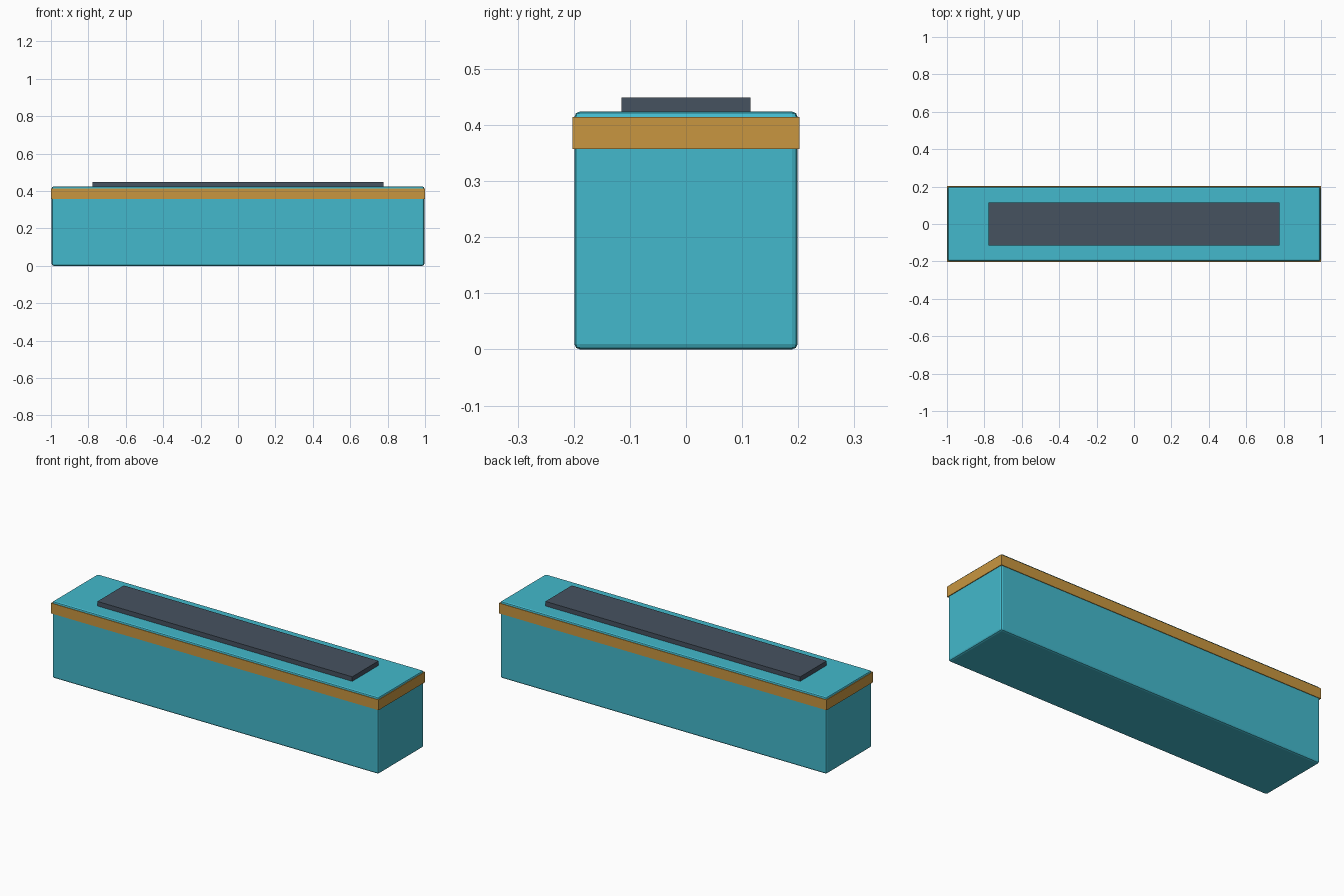
import bpy

default = bpy.data.objects.get("Cube")
if default:
    bpy.data.objects.remove(default, do_unlink=True)


def make_material(name, colour):
    mat = bpy.data.materials.new(name)
    mat.use_nodes = True
    mat.diffuse_color = (*colour, 1)
    mat.node_tree.nodes["Principled BSDF"].inputs["Base Color"].default_value = (*colour, 1)
    return mat


def make_box(name, size, bottom, mat, bevel=0):
    """Box centred on x and y, standing on the height given as bottom."""
    bpy.ops.mesh.primitive_cube_add(size=1, location=(0, 0, bottom + size[2] / 2))
    obj = bpy.context.object
    obj.name = name
    obj.scale = size
    bpy.ops.object.transform_apply(location=False, rotation=False, scale=True)
    obj.data.materials.append(mat)
    if bevel:
        mod = obj.modifiers.new("Soft edges", "BEVEL")
        mod.width = bevel
        mod.segments = 2
    return obj


teal = make_material("teal", (0.056, 0.485, 0.604))
ochre = make_material("ochre", (0.578, 0.305, 0.051))
slate = make_material("slate", (0.061, 0.084, 0.117))

# Long body with softened edges
make_box("body", (1.992, 0.398, 0.424), 0, teal, bevel=0.01)

# Trim band wrapped just below the top
make_box("trim_band", (2.0, 0.405, 0.057), 0.357, ochre)

# Raised panel on the top, sunk slightly into the body
make_box("top_panel", (1.556, 0.23, 0.03), 0.419, slate)
